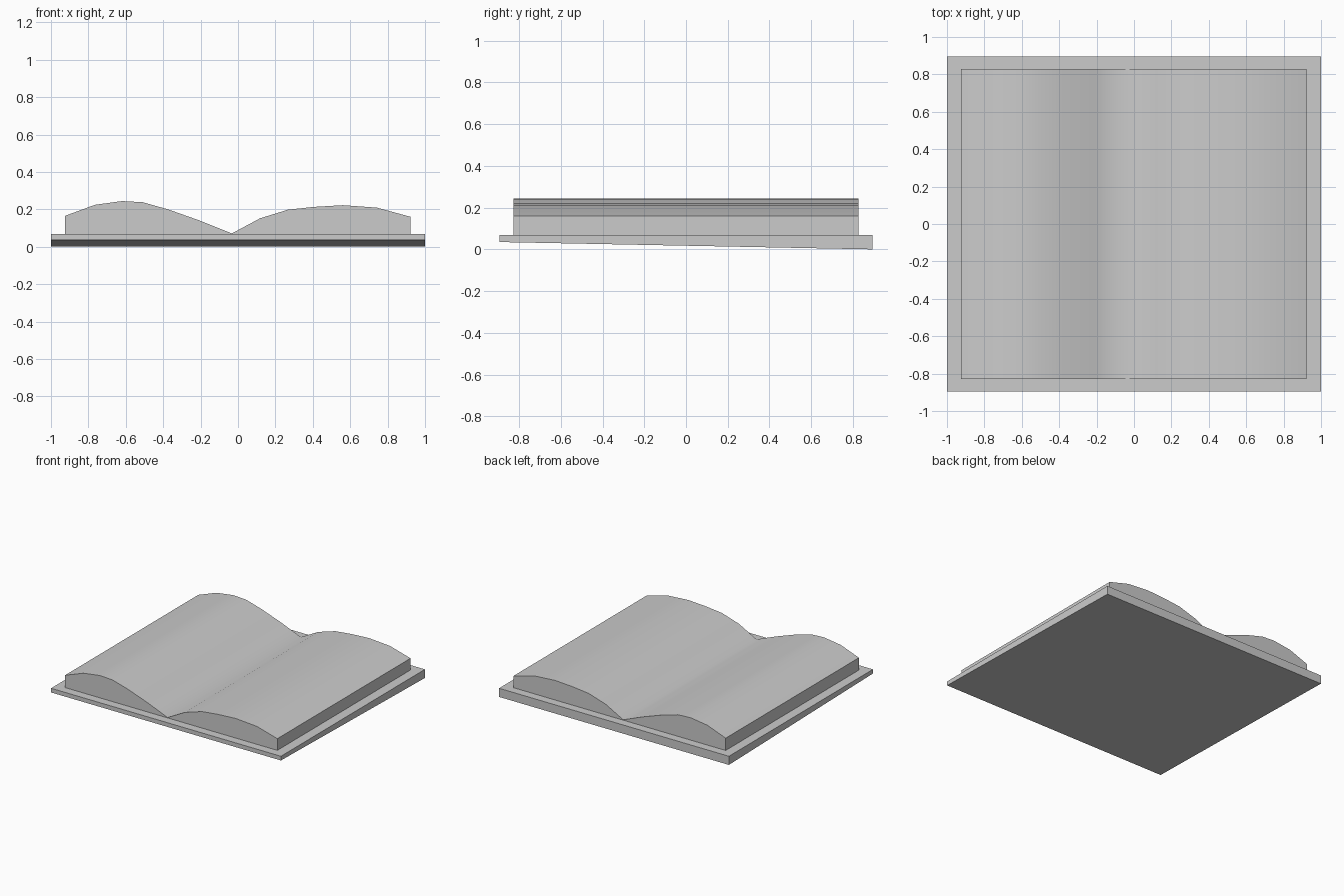
import bpy, bmesh, math

if "Cube" in bpy.data.objects:
    bpy.data.objects.remove(bpy.data.objects["Cube"])


def extrude_profile(name, points, axis, lo, hi):
    """Extrude a closed 2D profile (horizontal, z) along the x or y axis."""
    def place(p, d):
        return (d, p[0], p[1]) if axis == 'x' else (p[0], d, p[1])
    bm = bmesh.new()
    face = bm.faces.new([bm.verts.new(place(p, lo)) for p in points])
    ext = bmesh.ops.extrude_face_region(bm, geom=[face], use_keep_orig=True)
    moved = [v for v in ext['geom'] if isinstance(v, bmesh.types.BMVert)]
    shift = (hi - lo, 0, 0) if axis == 'x' else (0, hi - lo, 0)
    bmesh.ops.translate(bm, verts=moved, vec=shift)
    bmesh.ops.recalc_face_normals(bm, faces=bm.faces)
    mesh = bpy.data.meshes.new(name)
    bm.to_mesh(mesh)
    bm.free()
    obj = bpy.data.objects.new(name, mesh)
    bpy.context.collection.objects.link(obj)
    return obj


# Cover: flat top, underside sloping from the front down to the back
extrude_profile("cover", [(-0.895, 0.035), (0.895, 0.0), (0.895, 0.068), (-0.895, 0.068)],
                'x', -1.0, 1.0)

# Open pages: two curved stacks meeting at the gutter
left_page = [(-0.925, 0.165), (-0.765, 0.224), (-0.62, 0.244), (-0.51, 0.238),
             (-0.375, 0.2), (-0.205, 0.14)]
gutter = [(-0.033, 0.071)]
right_page = [(0.118, 0.152), (0.267, 0.198), (0.406, 0.213), (0.56, 0.222),
              (0.743, 0.209), (0.922, 0.16)]
base = [(0.922, 0.066), (-0.925, 0.066)]
pages = extrude_profile("pages", left_page + gutter + right_page + base, 'y', -0.828, 0.828)

# Smooth page curves, crisp block edges
bpy.ops.object.select_all(action='DESELECT')
pages.select_set(True)
bpy.context.view_layer.objects.active = pages
bpy.ops.object.shade_smooth_by_angle(angle=math.radians(60))
